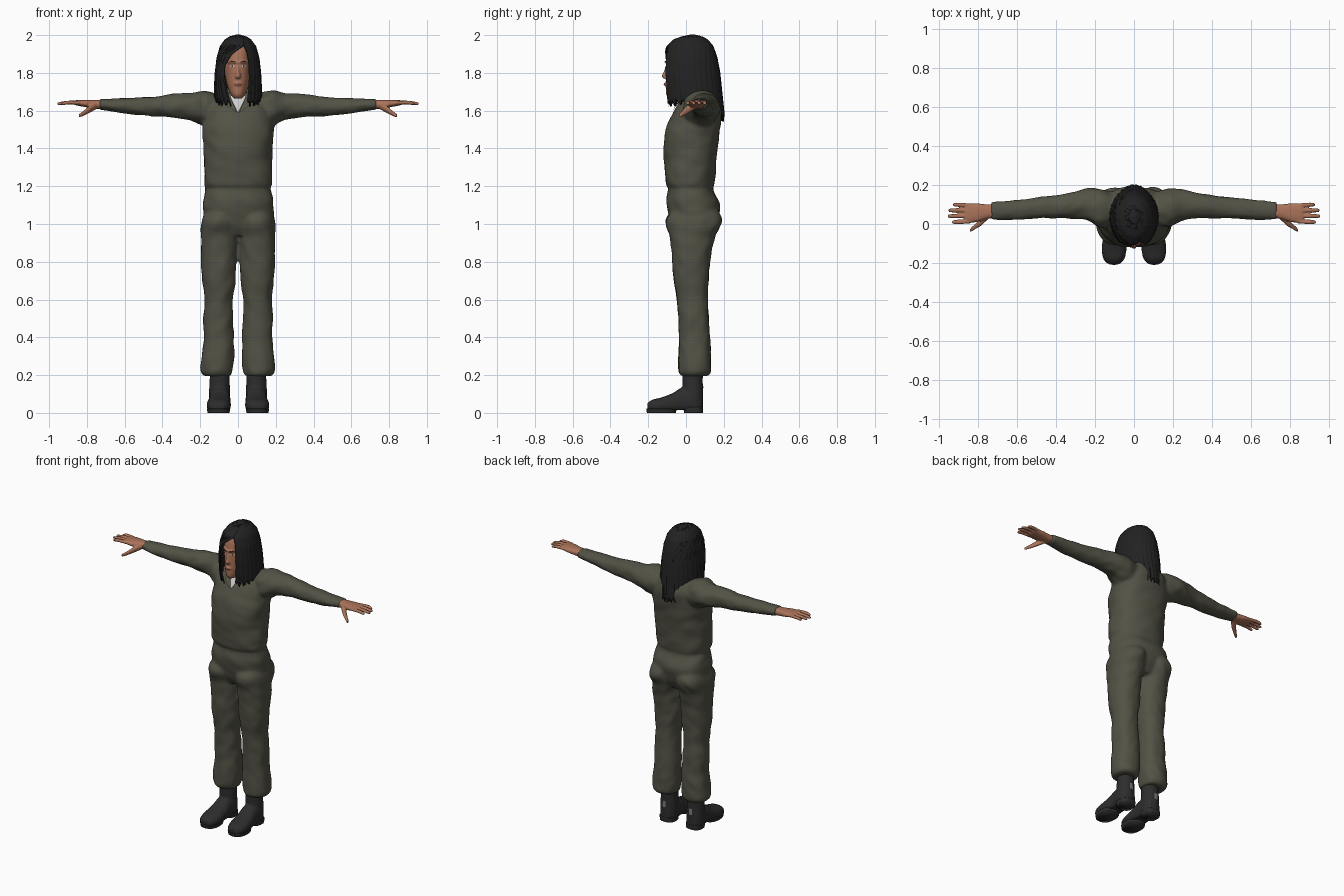
import bpy, bmesh, math
from mathutils import Vector, noise
from mathutils.bvhtree import BVHTree

if "Cube" in bpy.data.objects:
    bpy.data.objects.remove(bpy.data.objects["Cube"])


def material(name, r, g, b):
    m = bpy.data.materials.new(name)
    m.use_nodes = True
    m.diffuse_color = (r, g, b, 1)
    shader = m.node_tree.nodes["Principled BSDF"]
    shader.inputs["Base Color"].default_value = (r, g, b, 1)
    shader.inputs["Roughness"].default_value = 0.8
    return m


OLIVE = material("olive cloth", 0.085, 0.084, 0.06)
SKIN = material("skin", 0.40, 0.17, 0.10)
HAIR = material("black hair", 0.016, 0.016, 0.017)
LEATHER = material("black leather", 0.026, 0.026, 0.027)
WHITE = material("white cotton", 0.6, 0.6, 0.6)
LIP = material("lips", 0.27, 0.085, 0.06)
DARK = material("dark brown", 0.035, 0.02, 0.015)
GREY = material("grey tab", 0.2, 0.2, 0.2)


def spline(rows, t):
    """Smooth value along a list of rows, with t from 0 to 1."""
    f = t * (len(rows) - 1)
    i = min(int(f), len(rows) - 2)
    f -= i
    a, b, c, d = (rows[max(0, min(len(rows) - 1, i + k))] for k in (-1, 0, 1, 2))
    return [q + 0.5 * f * (r - p + f * (2*p - 5*q + 4*r - s + f * (3*(q - r) + s - p)))
            for p, q, r, s in zip(a, b, c, d)]


def at(rows, key):
    """Linear lookup in rows sorted by a falling first value."""
    for a, b in zip(rows, rows[1:]):
        if key >= b[0]:
            f = min(1, max(0, (a[0] - key) / (a[0] - b[0])))
            return [p + (q - p) * f for p, q in zip(a, b)]
    return list(rows[-1])


def loft(bm, axis, rows, side=1, power=2.0, wrinkle=0.0, floor=None, n=32, steps=6):
    """Rows hold: position, two centre values, two radii, across the axis."""
    rings = []
    count = (len(rows) - 1) * steps
    for k in range(count + 1):
        pos, ca, cb, ra, rb = spline(rows, k / count)
        ring = []
        for j in range(n):
            ang = 2 * math.pi * j / n
            c, s = math.cos(ang), math.sin(ang)
            a = math.copysign(abs(c) ** (2 / power), c)
            b = math.copysign(abs(s) ** (2 / power), s)
            w = 1 + wrinkle * noise.noise(Vector((pos * 17 + side * 5 + a, a * 1.7, b * 1.7)))
            u, v = ca + ra * a * w, cb + rb * b * w
            x, y, z = {"x": (pos, u, v), "y": (u, pos, v), "z": (u, v, pos)}[axis]
            if floor is not None:
                z = max(z, floor)
            ring.append(bm.verts.new((x * side, y, z)))
        rings.append(ring)
    for p, q in zip(rings, rings[1:]):
        for j in range(n):
            bm.faces.new((p[j], p[j - 1], q[j - 1], q[j]))
    bm.faces.new(rings[0])
    bm.faces.new(rings[-1][::-1])


def finish(bm, name, mat, voxel=0, smooth=0):
    bmesh.ops.recalc_face_normals(bm, faces=bm.faces)
    mesh = bpy.data.meshes.new(name)
    bm.to_mesh(mesh)
    bm.free()
    mesh.materials.append(mat)
    mesh.shade_smooth()
    ob = bpy.data.objects.new(name, mesh)
    bpy.context.collection.objects.link(ob)
    if voxel:
        r = ob.modifiers.new("blend", "REMESH")
        r.mode, r.voxel_size, r.use_smooth_shade = "VOXEL", voxel, True
    if smooth:
        s = ob.modifiers.new("soften", "SMOOTH")
        s.factor, s.iterations = 0.5, smooth
    return ob


def plate(name, outline, mat, target, facing=-1, lift=0.003):
    """Thin patch with an (x, z) outline laid on the target's surface."""
    deps = bpy.context.evaluated_depsgraph_get()
    tree = BVHTree.FromObject(target, deps)
    mid = sum((Vector(p) for p in outline), Vector((0, 0))) / len(outline)
    edge = [Vector(p).lerp(Vector(q), f / 6)
            for p, q in zip(outline, outline[1:] + outline[:1]) for f in range(6)]
    bm = bmesh.new()
    rings = []
    for k in range(1, 6):
        ring = []
        for p in edge:
            x, z = mid.lerp(p, k / 5)
            hit, nor, _, _ = tree.ray_cast(Vector((x, facing, z)), Vector((0, -facing, 0)))
            ring.append(bm.verts.new(hit + Vector((0, facing * lift, 0))) if hit else None)
        rings.append(ring)
    def face(vs):
        if all(vs):
            f = bm.faces.new(vs)
            f.normal_update()
            if f.normal.y * facing < 0:
                f.normal_flip()
    face(rings[0])
    for p, q in zip(rings, rings[1:]):
        for j in range(len(edge)):
            face((p[j - 1], p[j], q[j], q[j - 1]))
    mesh = bpy.data.meshes.new(name)
    bm.to_mesh(mesh)
    bm.free()
    mesh.materials.append(mat)
    mesh.shade_smooth()
    bpy.context.collection.objects.link(bpy.data.objects.new(name, mesh))


def oval(cx, cz, rx, rz, n=10):
    return [(cx + rx * math.cos(k * 2 * math.pi / n), cz + rz * math.sin(k * 2 * math.pi / n))
            for k in range(n)]


# Jumpsuit: torso, sleeves and trouser legs blended into one skin
bm = bmesh.new()
loft(bm, "z", [(0.94, 0, .04, .09, .09), (1.0, 0, .04, .17, .12), (1.1, 0, .037, .188, .142),
               (1.17, 0, .026, .175, .124), (1.195, 0, .025, .17, .12), (1.22, 0, .022, .178, .13),
               (1.4, 0, .024, .18, .142), (1.5, 0, .037, .188, .142), (1.6, 0, .063, .175, .128),
               (1.67, 0, .075, .13, .095), (1.72, 0, .07, .07, .07)],
     power=2.3, wrinkle=.05, n=64)
for s in (1, -1):
    loft(bm, "z", [(1.13, .085, .06, .05, .06), (1.03, .098, .042, .093, .146),
                   (.93, .1, .035, .097, .118), (.8, .102, .028, .094, .1), (.7, .1, .028, .088, .092),
                   (.6, .103, .034, .075, .083), (.5, .105, .04, .08, .08), (.4, .102, .045, .08, .082),
                   (.28, .108, .046, .087, .087), (.22, .112, .047, .084, .086),
                   (.195, .108, .045, .07, .07)], side=s, power=2.2, wrinkle=.07)
    loft(bm, "x", [(.08, .08, 1.6, .07, .08), (.17, .08, 1.612, .1, .094), (.25, .1, 1.622, .08, .074),
                   (.35, .093, 1.626, .064, .062), (.47, .085, 1.622, .056, .05),
                   (.6, .073, 1.626, .052, .041), (.7, .068, 1.632, .048, .031),
                   (.735, .068, 1.633, .046, .029)], side=s, wrinkle=.1)
jumpsuit = finish(bm, "jumpsuit", OLIVE, .01, 4)

# Hands with four fingers and a thumb
for s, label in ((1, "left"), (-1, "right")):
    bm = bmesh.new()
    loft(bm, "x", [(.71, .066, 1.633, .034, .024), (.76, .063, 1.634, .038, .023),
                   (.81, .058, 1.638, .048, .019), (.86, .055, 1.642, .047, .013),
                   (.87, .055, 1.642, .04, .008)], side=s, power=2.4)
    for y, tip in ((.014, .935), (.042, .957), (.069, .953), (.095, .93)):
        spread = (y - .055) * .1
        loft(bm, "x", [(.84, y, 1.642, .011, .01), (.9, y + spread, 1.643, .011, .01),
                       (tip - .008, y + spread, 1.637, .0095, .008),
                       (tip, y + spread, 1.636, .005, .004)], side=s, n=12)
    loft(bm, "x", [(.75, .045, 1.628, .02, .02), (.785, .012, 1.608, .02, .019),
                   (.815, -.012, 1.588, .014, .014), (.838, -.03, 1.575, .01, .01),
                   (.843, -.033, 1.573, .005, .005)], side=s, n=16)
    finish(bm, label + "_hand", SKIN, .0045, 2)

# Boots: shaft and foot blended, with a sole and a heel block below
for s, label in ((1, "left"), (-1, "right")):
    bm = bmesh.new()
    loft(bm, "z", [(.02, .098, .038, .055, .053), (.1, .098, .037, .056, .054),
                   (.18, .097, .035, .053, .054), (.25, .097, .04, .053, .054)], side=s)
    loft(bm, "y", [(.085, .098, .05, .035, .05), (.04, .098, .065, .056, .07),
                   (-.02, .097, .065, .056, .07), (-.07, .099, .05, .06, .055),
                   (-.13, .102, .04, .064, .042), (-.18, .104, .035, .053, .034),
                   (-.205, .105, .03, .03, .02)], side=s, power=2.3, floor=.014)
    boot = finish(bm, label + "_boot", LEATHER, .007, 3)
    bm = bmesh.new()
    loft(bm, "z", [(0, .103, -.13, .058, .077), (.022, .103, -.13, .062, .08)], s, 2.4)
    loft(bm, "z", [(0, .098, .04, .052, .05), (.03, .098, .038, .055, .053)], s, 2.8)
    finish(bm, label + "_sole", LEATHER)
    c = .098 * s
    plate(label + "_boot_tab", [(c - .011, .1), (c + .011, .1), (c + .011, .14), (c - .011, .14)],
          GREY, boot, facing=1)

# Head, neck and nose
bm = bmesh.new()
loft(bm, "z", [(1.665, 0, -.045, .022, .045), (1.685, 0, -.03, .038, .075), (1.73, 0, -.005, .056, .102),
               (1.78, 0, .012, .067, .118), (1.85, 0, .025, .074, .13), (1.92, 0, .025, .07, .118),
               (1.965, 0, .025, .045, .08)], power=2.2, n=48)
loft(bm, "z", [(1.6, 0, .07, .058, .06), (1.68, 0, .055, .05, .056), (1.76, 0, .05, .05, .056)])
loft(bm, "z", [(1.85, 0, -.09, .009, .014), (1.81, 0, -.101, .01, .016), (1.782, 0, -.108, .015, .02),
               (1.77, 0, -.104, .012, .014)], n=16)
loft(bm, "x", [(-.055, -.07, 1.856, .012, .007), (-.025, -.096, 1.857, .014, .008),
               (0, -.097, 1.855, .012, .008), (.025, -.096, 1.857, .014, .008),
               (.055, -.07, 1.856, .012, .007)], n=16)
loft(bm, "x", [(-.022, -.1, 1.739, .007, .004), (0, -.105, 1.74, .011, .011),
               (.022, -.1, 1.739, .007, .004)], n=16)
head = finish(bm, "head", SKIN, .005, 2)

# Painted face details
plate("mouth", oval(0, 1.739, .023, .007), LIP, head)
for s, label in ((1, "left"), (-1, "right")):
    plate(label + "_eye", oval(.03 * s, 1.836, .013, .005), WHITE, head, lift=.002)
    plate(label + "_iris", oval(.03 * s, 1.836, .005, .005), DARK, head, lift=.004)
    plate(label + "_brow", [(.012 * s, 1.853), (.035 * s, 1.86), (.055 * s, 1.853),
                            (.035 * s, 1.866), (.012 * s, 1.86)], DARK, head)

# Undershirt in the neckline, with a collar flap on each side
plate("undershirt", [(0, 1.592), (.034, 1.66), (.045, 1.7), (-.045, 1.7), (-.034, 1.66)],
      WHITE, jumpsuit, lift=.004)
for s, label in ((1, "left"), (-1, "right")):
    plate(label + "_collar", [(.003 * s, 1.588), (.034 * s, 1.655), (.045 * s, 1.7), (.08 * s, 1.69),
                              (.06 * s, 1.625)], OLIVE, jumpsuit, lift=.009)

# Hair: a strand-ridged sheet hung from the crown, parted in front
SHAPE = [(2.0, .004, .03, .04), (1.99, .042, -.02, .085), (1.975, .066, -.062, .112),
         (1.94, .092, -.1, .142), (1.88, .109, -.12, .162), (1.8, .118, -.124, .176),
         (1.7, .123, -.112, .186), (1.6, .118, -.1, .197), (1.52, .1, -.1, .2)]
PART = [(1.945, .03, .03), (1.9, -.035, .048), (1.84, -.07, .057), (1.76, -.07, .058),
        (1.69, -.055, .054), (1.62, -.035, .045)]
COLS, LEVELS = 180, 36
bm = bmesh.new()
grid = []
for i in range(LEVELS + 1):
    t = i / LEVELS
    drop = t ** 1.6
    nominal = 2.0 - .37 * drop
    _, half, _, _ = at(SHAPE, nominal)
    _, right, left = at(PART, nominal)
    a0 = math.asin(max(-1, min(1, left / half)))
    a1 = math.asin(max(-1, min(1, right / half))) + 2 * math.pi
    row = []
    for j in range(COLS + 1):
        ang = a0 + (a1 - a0) * j / COLS
        back = max(0, -math.cos(ang))
        front = max(0, math.cos(ang))
        jag = .012 * math.sin(j * .83) + .01 * math.sin(j * 1.9 + 1)
        hem = 1.65 - .09 * back ** .6 - .012 * front + jag
        z = 2.0 - (2.0 - hem) * drop
        _, rx, yf, yb = at(SHAPE, z)
        ridge = 1 + t * (.012 * math.sin(j * .83) + .008 * math.sin(j * 1.7))
        taper = 1 - .3 * back * max(0, t - .75)
        mid, ry = (yf + yb) / 2, (yb - yf) / 2
        row.append(bm.verts.new((rx * ridge * taper * math.sin(ang),
                                 mid - ry * ridge * math.cos(ang), z)))
    grid.append(row)
for p, q in zip(grid, grid[1:]):
    for j in range(COLS):
        bm.faces.new((p[j], q[j], q[j + 1], p[j + 1]))
bm.faces.new(grid[0])
hair = finish(bm, "hair", HAIR)
thick = hair.modifiers.new("thickness", "SOLIDIFY")
thick.thickness, thick.offset = .008, 0
